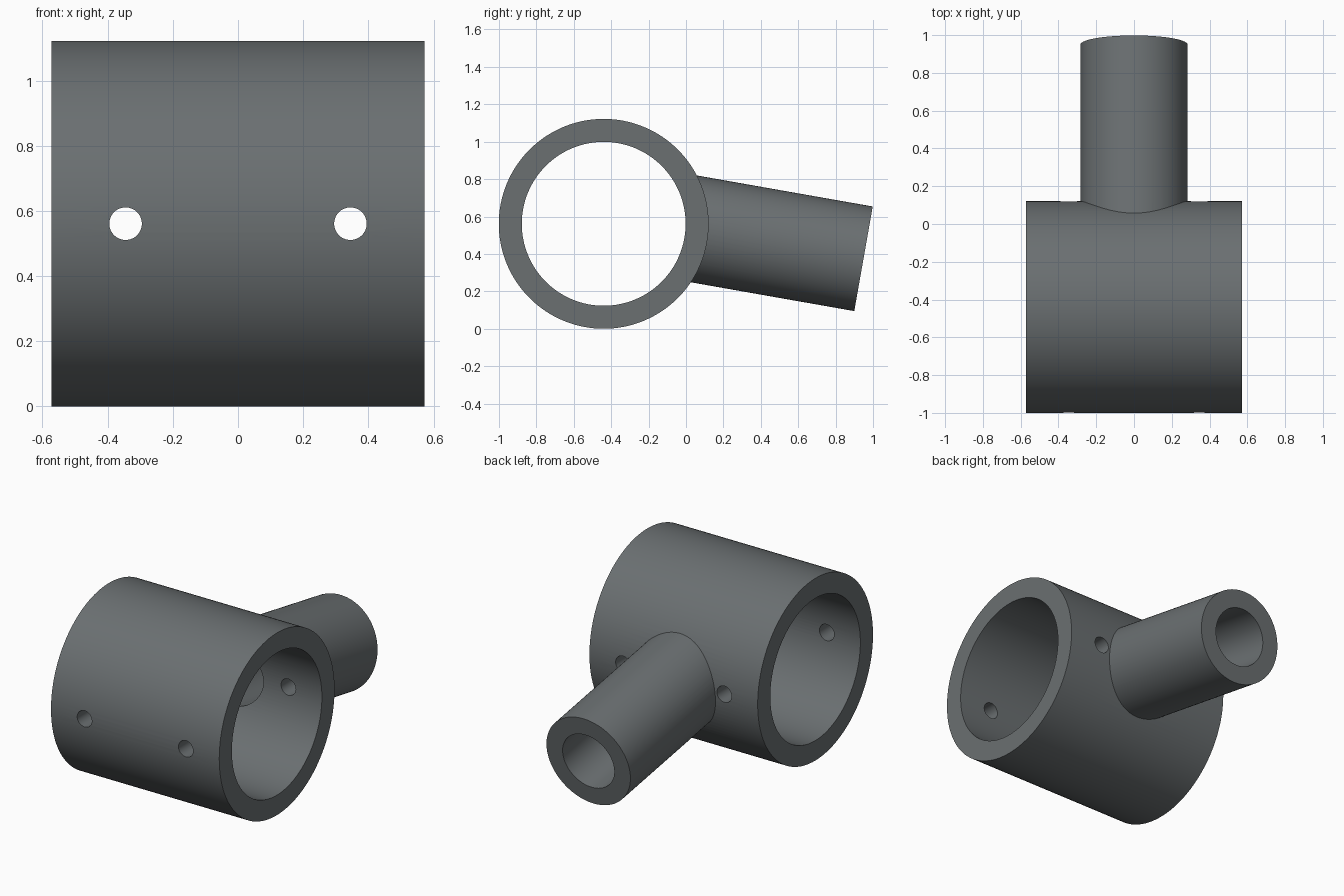
import bpy
import math
from mathutils import Vector

if "Cube" in bpy.data.objects:
    bpy.data.objects.remove(bpy.data.objects["Cube"], do_unlink=True)

# Main dimensions
CENTRE = Vector((0, -0.44, 0.561))
HALF_WIDTH = 0.573
TILT = math.radians(10)
AXIS = Vector((0, math.cos(TILT), -math.sin(TILT)))
BRANCH_END = Vector((0, 0.949, 0.374))
BRANCH_START = BRANCH_END - AXIS * 1.2

# Material
grey = bpy.data.materials.new("dark_grey")
grey.use_nodes = True
colour = (0.145, 0.16, 0.166, 1)
grey.diffuse_color = colour
grey.node_tree.nodes["Principled BSDF"].inputs["Base Color"].default_value = colour


def rod(name, start, end, radius, sides=128):
    """Cylinder running between two points."""
    span = end - start
    bpy.ops.mesh.primitive_cylinder_add(
        vertices=sides, radius=radius, depth=span.length, location=(start + end) / 2,
        rotation=span.to_track_quat('Z', 'Y').to_euler())
    obj = bpy.context.object
    obj.name = name
    obj.data.materials.append(grey)
    return obj


def combine(target, tool, operation):
    """Apply a boolean and discard the tool object."""
    mod = target.modifiers.new(tool.name, 'BOOLEAN')
    mod.operation = operation
    mod.solver = 'EXACT'
    mod.object = tool
    bpy.context.view_layer.objects.active = target
    bpy.ops.object.modifier_apply(modifier=mod.name)
    bpy.data.objects.remove(tool, do_unlink=True)


# Large sleeve with the tilted branch tube joined on
side = Vector((HALF_WIDTH, 0, 0))
fitting = rod("pipe_fitting", CENTRE - side, CENTRE + side, 0.561)
combine(fitting, rod("branch_tube", BRANCH_START, BRANCH_END, 0.284), 'UNION')

# Sleeve bore, then branch bore opening into it
combine(fitting, rod("sleeve_bore", CENTRE - side * 1.2, CENTRE + side * 1.2, 0.438), 'DIFFERENCE')
combine(fitting, rod("branch_bore", BRANCH_START, BRANCH_END + AXIS * 0.1, 0.175, 96), 'DIFFERENCE')

# Screw holes through front and back walls
for sign in (-1, 1):
    middle = CENTRE + Vector((sign * 0.345, 0, 0))
    reach = Vector((0, 0.7, 0))
    combine(fitting, rod("screw_hole", middle - reach, middle + reach, 0.05, 48), 'DIFFERENCE')

# Smooth walls with crisp rims
bpy.ops.object.select_all(action='DESELECT')
fitting.select_set(True)
bpy.context.view_layer.objects.active = fitting
bpy.ops.object.shade_smooth_by_angle(angle=math.radians(30))
